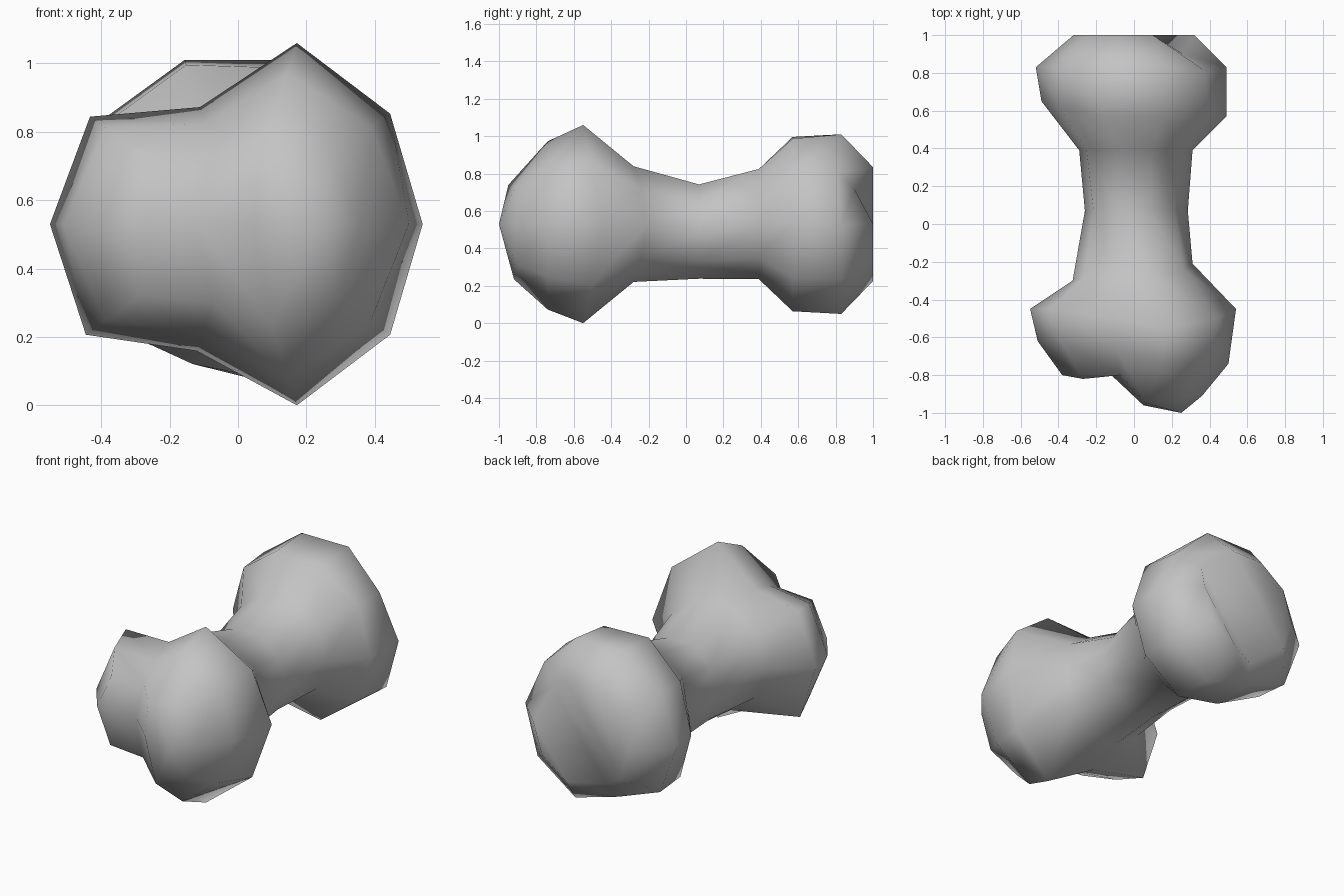
import bpy, bmesh, math

cube = bpy.data.objects.get("Cube")
if cube:
    bpy.data.objects.remove(cube, do_unlink=True)

SIDES = 10
MID = 0.53


def ring(bm, y, radius, z=MID, radii=None, shifts=None):
    """Ten-sided section; radii and shifts override single corners."""
    radii, shifts = radii or {}, shifts or {}
    verts = []
    for k in range(SIDES):
        a = k * math.tau / SIDES
        r = radii.get(k, radius)
        verts.append(bm.verts.new((r * math.cos(a), y + shifts.get(k, 0),
                                   z + r * math.sin(a))))
    return verts


bm = bmesh.new()

# Front knob: two lobes with valleys at corners 3 and 7
lobe = {2: -0.1, 8: -0.1, 1: -0.05, 9: -0.05, 3: -0.05, 7: -0.05}
small = {3: 0.08, 4: 0.12, 5: 0.12, 6: 0.12, 7: 0.08}
tip = {2: -0.04, 8: -0.01, 3: 0.11, 4: 0.11, 5: 0.11, 6: 0.11, 7: 0.11}
rings = [
    ring(bm, -0.91, 0.36, radii={2: 0.22, 1: 0.34, 3: 0.23, 4: 0.35, 5: 0.38,
                                 7: 0.24, 8: 0.31}, shifts=tip),
    ring(bm, -0.74, 0.48, radii={0: 0.5, 2: 0.465, 3: 0.31, 5: 0.51, 7: 0.33},
         shifts=small),
    ring(bm, -0.45, 0.55, radii={0: 0.54, 2: 0.557, 3: 0.36, 4: 0.535,
                                 7: 0.39, 8: 0.557}, shifts=lobe),
    # Shaft
    ring(bm, -0.28, 0.325, radii={0: 0.31},
         shifts={0: 0.07, 1: 0.04, 5: -0.02, 9: 0.04}),
    ring(bm, 0.07, 0.265, z=0.49, radii={0: 0.285, 5: 0.26}),
    ring(bm, 0.39, 0.31, radii={5: 0.29}),
    # Back knob: one rounded mass with a groove from corner 1 to corner 7
    ring(bm, 0.57, 0.49, radii={2: 0.48, 7: 0.43},
         shifts={4: 0.05, 5: 0.08, 6: 0.05}),
    ring(bm, 0.83, 0.505, radii={0: 0.49, 1: 0.465, 5: 0.52, 7: 0.42},
         shifts={1: -0.02}),
    ring(bm, 1.00, 0.32, shifts={1: -0.1, 7: -0.1}),
]
for a, b in zip(rings, rings[1:]):
    for k in range(SIDES):
        j = (k + 1) % SIDES
        bm.faces.new((a[k], a[j], b[j], b[k]))

# Front cap: a middle row of points between upper and lower corners
m = [bm.verts.new((x, y, MID)) for x, y in
     ((0.25, -1.0), (0.05, -0.96), (-0.12, -0.8), (-0.27, -0.82))]
c = rings[0]
for s in (1, -1):
    p = [c[s * k % SIDES] for k in range(6)]
    for f in ((p[0], p[1], m[0]), (p[1], p[2], m[0]), (p[2], m[1], m[0]),
              (p[2], p[3], m[2], m[1]), (p[3], p[4], m[3], m[2]),
              (p[4], p[5], m[3])):
        bm.faces.new(f)

# Back cap: two sloping banks meet in the groove, flat faces beyond
e = rings[-1]
for corners in ((1, 2, 6, 7), (2, 3, 4, 5, 6), (0, 1, 7, 8), (8, 9, 0)):
    bm.faces.new([e[k] for k in corners])

bmesh.ops.recalc_face_normals(bm, faces=bm.faces)
for f in bm.faces:
    f.smooth = True

mesh = bpy.data.meshes.new("bone")
bm.to_mesh(mesh)
bm.free()
bone = bpy.data.objects.new("bone", mesh)
bpy.context.collection.objects.link(bone)

# Plain grey surface
grey = bpy.data.materials.new("grey")
grey.use_nodes = True
colour = (0.55, 0.55, 0.55, 1)
grey.diffuse_color = colour
grey.node_tree.nodes["Principled BSDF"].inputs["Base Color"].default_value = colour
mesh.materials.append(grey)
